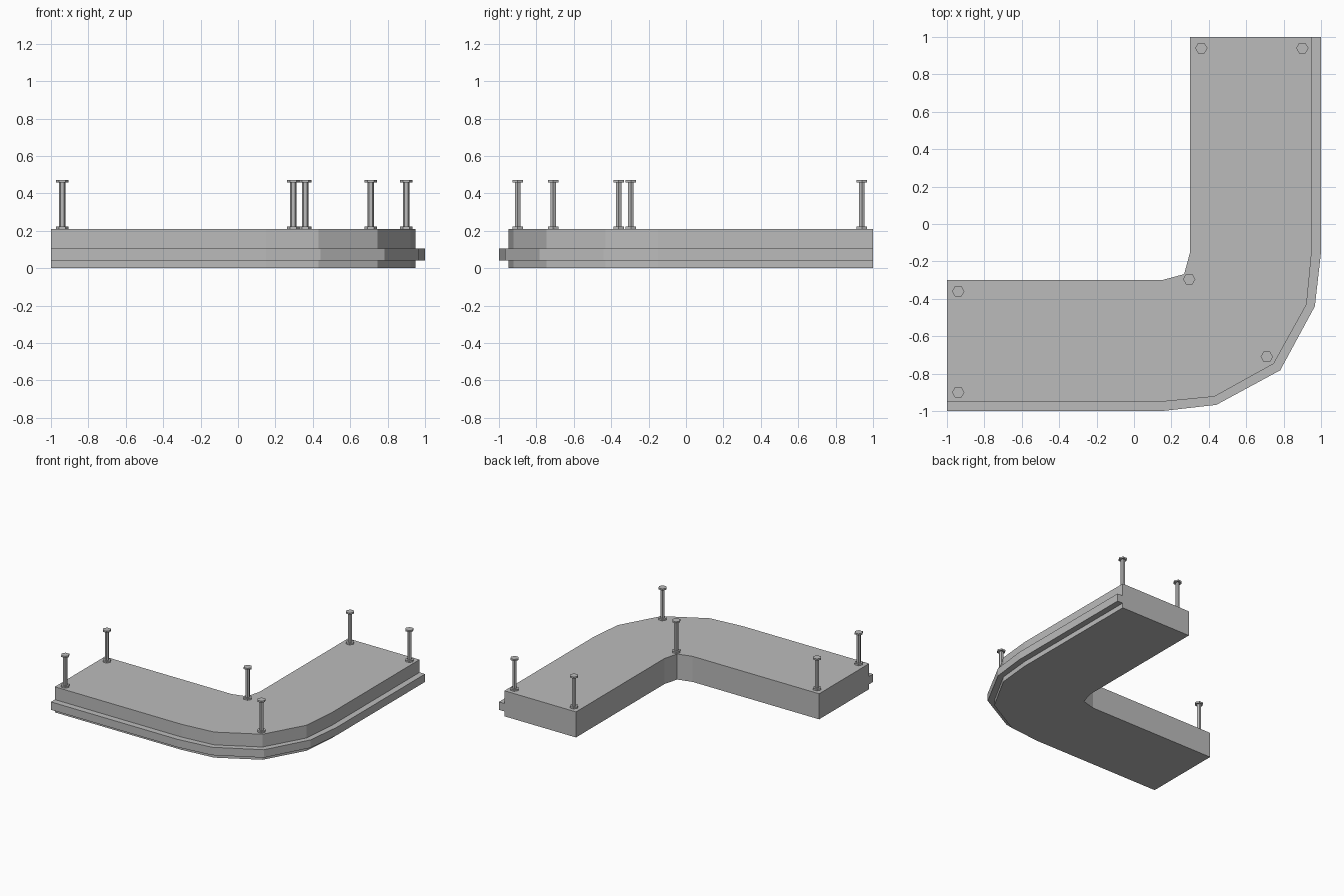
import bpy
import bmesh
from mathutils import Matrix

cube = bpy.data.objects.get("Cube")
if cube:
    bpy.data.objects.remove(cube, do_unlink=True)

grey = bpy.data.materials.new("plain grey")
grey.use_nodes = True
colour = (0.5, 0.5, 0.5, 1)
grey.diffuse_color = colour
grey.node_tree.nodes["Principled BSDF"].inputs["Base Color"].default_value = colour


def finish(bm, name):
    """Turn a bmesh into a flat-shaded grey object."""
    bmesh.ops.recalc_face_normals(bm, faces=bm.faces)
    mesh = bpy.data.meshes.new(name)
    bm.to_mesh(mesh)
    bm.free()
    mesh.materials.append(grey)
    obj = bpy.data.objects.new(name, mesh)
    bpy.context.collection.objects.link(obj)
    return obj


def mirrored(half):
    """Complete a path across the corner diagonal; its last point lies on it."""
    return half + [(-y, -x) for x, y in reversed(half[:-1])]


# Corner slab: stacked outlines with a raised rim along the outer bend
inner = mirrored([(-1, -0.3), (0.15, -0.3), (0.268, -0.268)])
wall = mirrored([(-1, -0.95), (0.15, -0.95), (0.43, -0.923), (0.747, -0.747)])
rim = mirrored([(-1, -1), (0.15, -1), (0.44, -0.967), (0.782, -0.782)])
layers = [(wall, 0), (wall, 0.04), (rim, 0.04),
          (rim, 0.105), (wall, 0.105), (wall, 0.21)]

bm = bmesh.new()
rings = [[bm.verts.new((x, y, z)) for x, y in outer + inner[::-1]]
         for outer, z in layers]
for low, high in zip(rings, rings[1:]):
    for i in range(len(low)):
        j = (i + 1) % len(low)
        bm.faces.new((low[i], low[j], high[j], high[i]))
bm.faces.new(rings[0][::-1])
bm.faces.new(rings[-1])
flat = [f for f in bm.faces if f.calc_area() < 1e-6]
bmesh.ops.delete(bm, geom=flat, context='FACES_ONLY')
bmesh.ops.remove_doubles(bm, verts=bm.verts, dist=1e-5)
finish(bm, "corner_slab")


# Hexagonal posts: a foot, a shaft and a head joined in one turned profile
def post(name, x, y, z=0.21, height=0.262):
    wide, thin, plate = 0.033, 0.017, 0.013
    profile = [(wide, 0), (wide, plate), (thin, plate), (thin, height - plate),
               (wide, height - plate), (wide, height), (thin, height)]
    bm = bmesh.new()
    loops = []
    for r, h in profile:
        loops.append(bmesh.ops.create_circle(
            bm, segments=6, radius=r,
            matrix=Matrix.Translation((x, y, z + h)) @ Matrix.Rotation(0.5236, 4, 'Z'))["verts"])
    for low, high in zip(loops, loops[1:]):
        for i in range(6):
            j = (i + 1) % 6
            bm.faces.new((low[i], low[j], high[j], high[i]))
    bm.faces.new(loops[0][::-1])
    bm.faces.new(loops[-1])
    finish(bm, name)


post("left_end_inner_post", -0.94, -0.36)
post("left_end_outer_post", -0.94, -0.9)
post("corner_inner_post", 0.295, -0.295)
post("corner_outer_post", 0.71, -0.71)
post("back_end_inner_post", 0.36, 0.94)
post("back_end_outer_post", 0.9, 0.94)
